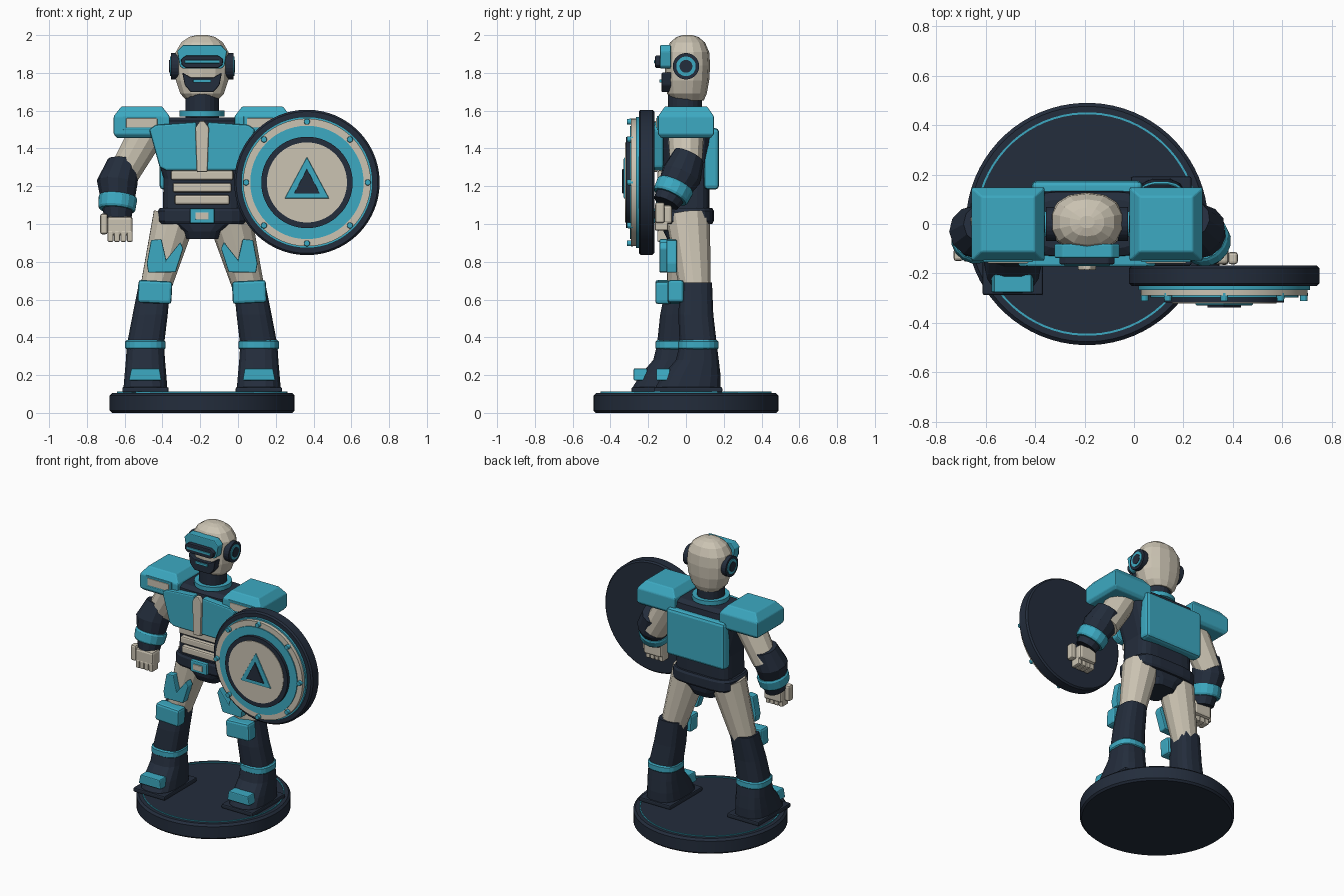
import bpy, bmesh, math
from mathutils import Vector, Matrix

if "Cube" in bpy.data.objects:
    bpy.data.objects.remove(bpy.data.objects["Cube"])

CX = -0.19  # centre line of the figure


def material(name, rgb):
    m = bpy.data.materials.new(name)
    m.diffuse_color = (*rgb, 1)
    m.use_nodes = True
    m.node_tree.nodes["Principled BSDF"].inputs["Base Color"].default_value = m.diffuse_color
    return m


NAVY = material("dark navy", (0.017, 0.026, 0.045))
CYAN = material("cyan", (0.046, 0.40, 0.54))
CREAM = material("cream", (0.60, 0.55, 0.45))


def finish(name, bm, mat, bevel=0, smooth=False):
    bmesh.ops.recalc_face_normals(bm, faces=bm.faces)
    me = bpy.data.meshes.new(name)
    bm.to_mesh(me)
    bm.free()
    me.materials.append(mat)
    ob = bpy.data.objects.new(name, me)
    bpy.context.collection.objects.link(ob)
    if bevel:
        b = ob.modifiers.new("bevel", 'BEVEL')
        b.width, b.segments, b.limit_method = bevel, 2, 'ANGLE'
    if smooth:
        bpy.ops.object.select_all(action='DESELECT')
        ob.select_set(True)
        bpy.context.view_layer.objects.active = ob
        bpy.ops.object.shade_smooth_by_angle(angle=math.radians(30))
    return ob


def loft(name, rings, mat, n=12, axis=(0, 0, 1), p=2, bevel=0, smooth=False, closed=False):
    """Skin rings (x, y, z, rx, ry) that face along axis; p > 2 squares them off."""
    bm = bmesh.new()
    q = Vector((0, 0, 1)).rotation_difference(Vector(axis))
    k = math.sqrt(2) if n == 4 else 1
    loops = []
    for x, y, z, rx, ry in rings:
        loop = []
        for i in range(n):
            a = 2 * math.pi * (i + 0.5) / n
            c, s = math.cos(a), math.sin(a)
            v = Vector((k * rx * math.copysign(abs(c) ** (2 / p), c),
                        k * ry * math.copysign(abs(s) ** (2 / p), s), 0))
            loop.append(bm.verts.new(Vector((x, y, z)) + q @ v))
        loops.append(loop)
    for a, b in zip(loops, loops[1:] + (loops[:1] if closed else [])):
        for i in range(n):
            j = (i + 1) % n
            bm.faces.new((a[i], a[j], b[j], b[i]))
    if not closed:
        bm.faces.new(loops[0])
        bm.faces.new(loops[-1])
    return finish(name, bm, mat, bevel, smooth)


def limb(name, p0, p1, r0, r1, mat, n=12, bevel=0):
    return loft(name, [(*p0, r0, r0), (*p1, r1, r1)], mat, n, Vector(p1) - Vector(p0), bevel=bevel)


def box(name, c, size, mat, bevel=0.008, tilt=0):
    bm = bmesh.new()
    bmesh.ops.create_cube(bm, size=1, matrix=Matrix.Translation(c) @ Matrix.Rotation(tilt, 4, 'Y')
                          @ Matrix.Diagonal((*size, 1)))
    return finish(name, bm, mat, bevel)


def plate(name, pts, y0, y1, mat, bevel=0.006):
    """Outline in x, z pushed from y0 to y1."""
    bm = bmesh.new()
    f = bm.faces.new([bm.verts.new((x, y0, z)) for x, z in pts])
    ext = bmesh.ops.extrude_face_region(bm, geom=[f])
    bmesh.ops.translate(bm, vec=(0, y1 - y0, 0), verts=[v for v in ext["geom"] if isinstance(v, bmesh.types.BMVert)])
    return finish(name, bm, mat, bevel)


def centred(half):
    """Mirror a half outline (offset from centre, z) about the figure's centre line."""
    return [(CX + x, z) for x, z in half] + [(CX - x, z) for x, z in reversed(half)]


def ring(name, c, r_in, r_out, depth, mat, axis=(0, 0, 1), n=64):
    c, a = Vector(c), Vector(axis) * depth / 2
    rows = [(-1, r_in), (-1, r_out), (1, r_out), (1, r_in)]
    return loft(name, [(*(c + a * s), r, r) for s, r in rows], mat, n, axis, smooth=True, closed=True)


# Base
loft("base", [(CX, 0, 0, .478, .478), (CX, 0, .012, .49, .49), (CX, 0, .092, .49, .49),
              (CX, 0, .106, .476, .476)], NAVY, 72, smooth=True)
ring("base_ring", (CX, 0, .107), .444, .452, .01, CYAN, n=72)

# Torso, belt and pelvis
loft("torso", [(CX, 0, 1.04, .21, .125), (CX, 0, 1.24, .205, .125), (CX, 0, 1.47, .275, .14),
               (CX, 0, 1.545, .25, .13), (CX, 0, 1.565, .2, .1)], NAVY, 20, p=5)
loft("belt", [(CX, 0, 1.0, .225, .14), (CX, 0, 1.015, .235, .148), (CX, 0, 1.07, .235, .148),
              (CX, 0, 1.085, .225, .14)], NAVY, 20, p=4)
loft("pelvis", [(CX, 0, .92, .085, .1), (CX, 0, .96, .1, .12), (CX, 0, 1.02, .19, .13)], NAVY, 16, p=4)
box("buckle", (CX, -.155, 1.043), (.13, .03, .08), CYAN)
box("buckle_plate", (CX, -.171, 1.043), (.07, .012, .038), CREAM, .003)
for i, w in enumerate((.33, .31, .29)):
    box("belly_bar", (CX, -.13, 1.258 - i * .065), (w, .04, .05), CREAM, .01)
plate("sternum", centred([(.012, 1.545), (.036, 1.51), (.028, 1.275)]), -.15, -.187, CREAM)
box("back_plate", (CX, .135, 1.345), (.45, .08, .325), CYAN, .02)

# Neck and head
loft("neck", [(CX, -.005, 1.54, .09, .092), (CX, -.005, 1.72, .09, .092)], NAVY, 20)
ring("collar", (CX, -.005, 1.585), .085, .12, .03, CYAN, n=28)
loft("head", [(CX, .01, 1.655, .085, .085), (CX, .005, 1.69, .118, .105), (CX, .007, 1.76, .142, .116),
              (CX, .008, 1.84, .15, .12), (CX, .008, 1.91, .143, .115), (CX, .008, 1.962, .112, .092),
              (CX, .008, 1.99, .07, .058), (CX, .008, 2.0, .03, .025)], CREAM, 14, p=2.3)
plate("visor_frame", centred([(.1, 1.948), (.132, 1.915), (.118, 1.835), (.1, 1.822)]), -.08, -.137, CYAN)
plate("visor", centred([(.085, 1.892), (.112, 1.872), (.108, 1.842), (.085, 1.826)]), -.12, -.163, NAVY)
box("visor_slit", (CX, -.163, 1.859), (.185, .012, .016), CYAN, .003)
plate("mouth_guard", centred([(.06, 1.775), (.105, 1.803), (.092, 1.735), (.06, 1.698)]), -.075, -.13, NAVY)
box("mouth_slit", (CX, -.133, 1.757), (.095, .014, .016), CYAN, .003)

for s in (-1, 1):
    X = lambda d: CX + s * d
    # Ear discs
    for part, r, d, m in (("ear_disc", .07, .166, NAVY), ("ear_ring", .052, .171, CYAN), ("ear_hub", .034, .174, NAVY)):
        limb(part, (X(.125), 0, 1.835), (X(d), 0, 1.835), r, r, m, 24)
    # Chest plate
    plate("chest_plate", [(X(.03), 1.54), (X(.245), 1.525), (X(.28), 1.5), (X(.225), 1.3), (X(.19), 1.283),
                          (X(.02), 1.283)], -.12, -.172, CYAN, .01)
    # Shoulder pad with its front panel
    loft("shoulder_pad", [(X(.32), 0, 1.455, .13, .13), (X(.32), 0, 1.475, .148, .148),
                          (X(.32), 0, 1.57, .148, .148), (X(.32), 0, 1.622, .108, .112)], CYAN, 4, bevel=.006)
    box("shoulder_panel_frame", (X(.32), -.146, 1.535), (.2, .016, .075), CYAN, .004)
    box("shoulder_panel", (X(.32), -.153, 1.535), (.165, .012, .05), CREAM, .004)
    # Upper arm
    limb("upper_arm", (X(.27), 0, 1.52), (X(.43), 0, 1.24), .1, .083, CREAM)

    # Leg, one foot ahead of the other
    dy = .06 * s + .005
    limb("thigh", (X(.145), .01, 1.04), (X(.255), .012 + dy * .6, .63), .118, .08, CREAM)
    ty = -.098 + dy * .3
    plate("thigh_plate", [(X(.115), .905), (X(.1), .87), (X(.14), .745), (X(.285), .742), (X(.293), .79),
                          (X(.27), .915), (X(.215), .92), (X(.19), .81)], ty + .03, ty - .025, CYAN)
    box("knee_pad", (X(.25), -.09 + dy * .55, .64), (.18, .085, .12), CYAN, .015, s * -.05)
    loft("boot", [(X(.25), .015 + dy * .6, .69, .085, .085), (X(.275), dy * .8, .52, .094, .094),
                  (X(.3), dy, .36, .1, .1), (X(.3), dy - .005, .28, .105, .115),
                  (X(.3), dy - .035, .2, .112, .155), (X(.3), dy - .053, .14, .117, .174),
                  (X(.3), dy - .053, .12, .117, .174)], NAVY, 16, p=2.8)
    box("sole", (X(.3), dy - .053, .122), (.245, .36, .03), NAVY, .008)
    loft("boot_cuff", [(X(.3), dy, .335, .1, .1), (X(.3), dy, .343, .108, .108), (X(.3), dy, .377, .108, .108),
                       (X(.3), dy, .385, .1, .1)], CYAN, 20, p=2.6)
    plate("toe_plate", [(X(.215), .172), (X(.225), .235), (X(.375), .235), (X(.388), .172)],
          dy - .15, dy - .222, CYAN)


def forearm(elbow, mid, wrist, hand, side):
    e, m, w, h = map(Vector, (elbow, mid, wrist, hand))
    ax = w - e
    loft("forearm", [(*e, .085, .085), (*m, .108, .108), (*w, .07, .07)], NAVY, 12, ax)
    c, d = m.lerp(w, .55), ax.normalized() * .037
    loft("wrist_cuff", [(*(c - d), .098, .098), (*(c - d * .7), .104, .104), (*(c + d * .7), .1, .1),
                        (*(c + d), .093, .093)], CYAN, 16, ax)
    # Fist
    box("palm", h, (.135, .09, .1), CREAM, .015)
    for i in range(4):
        box("finger", h + Vector((side * (.05 - .034 * i), -.012, -.055)), (.031, .07, .06), CREAM, .008)
    box("thumb", h + Vector((-side * -.085 if side < 0 else .085, -.02, .01)), (.04, .05, .11), CREAM, .012)


forearm((-.605, 0, 1.335), (-.64, -.03, 1.22), (-.637, -.08, 1.02), (-.625, -.105, .99), -1)
forearm((.225, .015, 1.36), (.265, -.025, 1.255), (.31, -.105, 1.11), (.315, -.118, 1.05), 1)

# Shield, built in layers towards the front
SX, SZ, F = .365, 1.22, (0, -1, 0)
loft("shield_rim", [(SX, y, SZ, r, r) for y, r in ((-.168, .375), (-.178, .385), (-.24, .385), (-.25, .375))],
     NAVY, 72, F, smooth=True)
for part, r, y, m in (("shield_backing", .348, -.266, CYAN), ("shield_face", .338, -.29, CREAM),
                      ("shield_band", .3, -.297, CYAN), ("shield_dark_disc", .242, -.318, NAVY),
                      ("shield_boss", .212, -.322, CREAM)):
    loft(part, [(SX, -.24, SZ, r, r), (SX, y, SZ, r, r)], m, 72, F, smooth=True)
for i in range(8):
    a = math.pi / 4 * i
    x, z = SX + .322 * math.cos(a), SZ + .322 * math.sin(a)
    limb("shield_bolt", (x, -.28, z), (x, -.312, z), .017, .015, CYAN, 12)
plate("emblem_triangle", [(SX - .118, 1.135), (SX + .118, 1.135), (SX, 1.355)], -.31, -.33, CYAN)
plate("emblem_centre", [(SX - .068, 1.162), (SX + .068, 1.162), (SX, 1.292)], -.32, -.338, NAVY, .002)
box("shield_grip", (.315, -.155, 1.05), (.06, .05, .04), NAVY)
